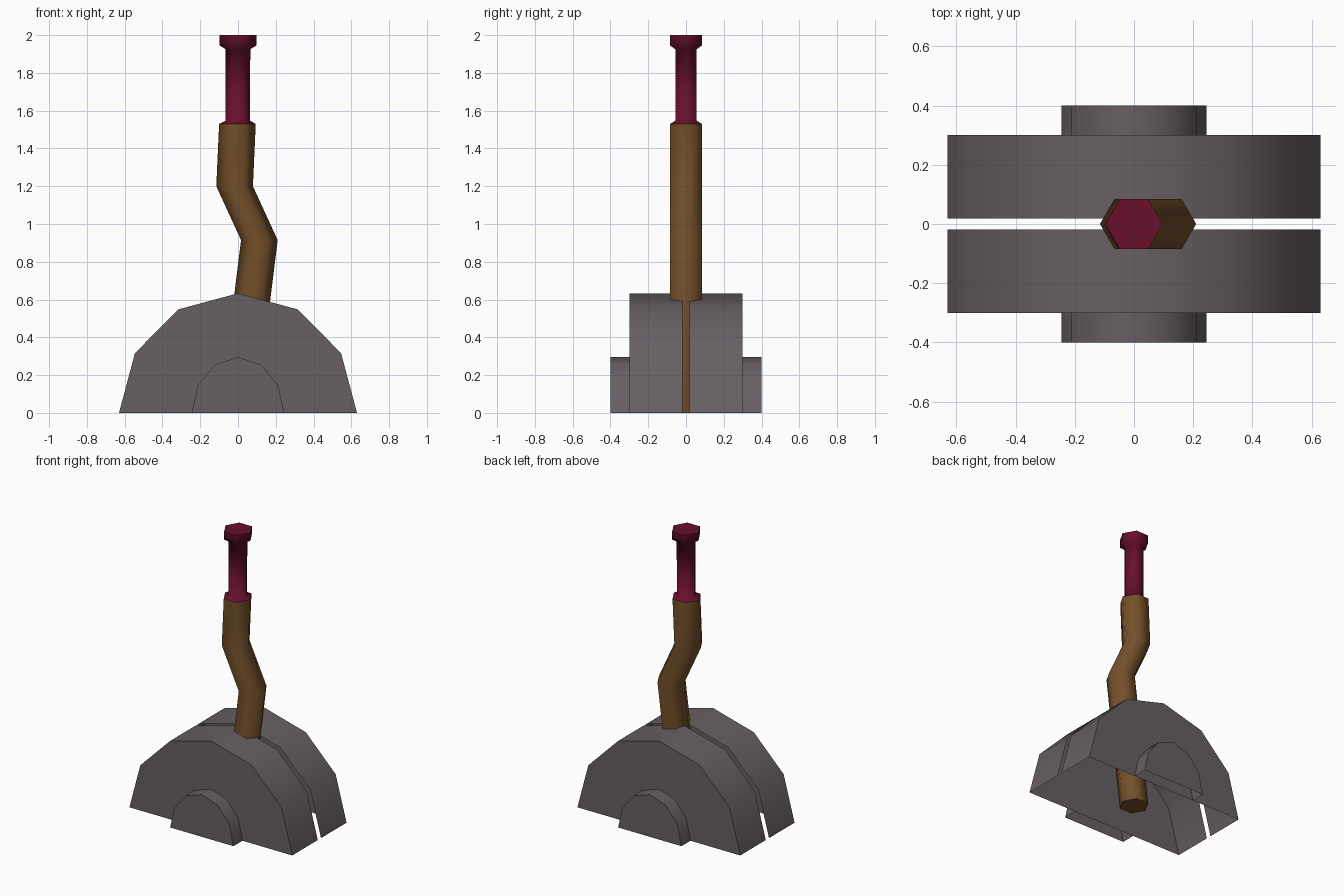
import bpy, bmesh, math

if "Cube" in bpy.data.objects:
    bpy.data.objects.remove(bpy.data.objects["Cube"])


def material(name, rgb):
    m = bpy.data.materials.new(name)
    m.diffuse_color = (*rgb, 1)
    m.use_nodes = True
    m.node_tree.nodes["Principled BSDF"].inputs["Base Color"].default_value = m.diffuse_color
    return m


GREY = material("warm grey metal", (0.135, 0.115, 0.125))
BROWN = material("brown shaft", (0.17, 0.078, 0.022))
MAROON = material("maroon grip", (0.135, 0.005, 0.024))


def finish(name, bm, mat, angle):
    me = bpy.data.meshes.new(name)
    bm.to_mesh(me)
    bm.free()
    me.materials.append(mat)
    ob = bpy.data.objects.new(name, me)
    bpy.context.collection.objects.link(ob)
    bpy.ops.object.select_all(action='DESELECT')
    ob.select_set(True)
    bpy.context.view_layer.objects.active = ob
    bpy.ops.object.shade_smooth_by_angle(angle=math.radians(angle))
    return ob


def half_drum(name, rx, rz, y_in, y_out):
    """Half of a 12-sided drum, open below and inside, mirrored to the back."""
    bm = bmesh.new()
    ring = []
    for y in (y_in, y_out):
        ring.append([bm.verts.new((rx * math.cos(math.pi * i / 6), -y,
                                   rz * math.sin(math.pi * i / 6))) for i in range(7)])
    a, b = ring
    for i in range(6):
        bm.faces.new((a[i], a[i + 1], b[i + 1], b[i]))
    bm.faces.new(b)
    ob = finish(name, bm, GREY, 40)
    mod = ob.modifiers.new("Mirror", 'MIRROR')
    mod.use_axis = (False, True, False)
    mod.use_mirror_merge = False


def hex_column(name, sections, mat):
    """Six-sided column through horizontal sections (x, z, radius)."""
    bm = bmesh.new()
    rings = [[bm.verts.new((x + r * math.cos(math.pi * k / 3),
                            r * math.sin(math.pi * k / 3), z)) for k in range(6)]
             for x, z, r in sections]
    for a, b in zip(rings, rings[1:]):
        for k in range(6):
            n = (k + 1) % 6
            bm.faces.new((a[k], a[n], b[n], b[k]))
    bm.faces.new(rings[0][::-1])
    bm.faces.new(rings[-1])
    return finish(name, bm, mat, 62)


# Slotted base housing and side hubs
half_drum("base_housing", 0.63, 0.633, 0.018, 0.30)
half_drum("side_hub", 0.245, 0.295, 0.30, 0.40)

# Bent lever shaft
hex_column("lever_shaft", [(0.0, 0.0, 0.097), (0.113, 0.915, 0.097),
                           (-0.018, 1.20, 0.097), (-0.003, 1.53, 0.097)], BROWN)

# Grip with flared collar and cap
hex_column("lever_grip", [(-0.003, 1.53, 0.097), (-0.001, 1.547, 0.065),
                          (0.0, 1.925, 0.065), (0.0, 1.945, 0.097),
                          (0.0, 2.0, 0.097)], MAROON)
